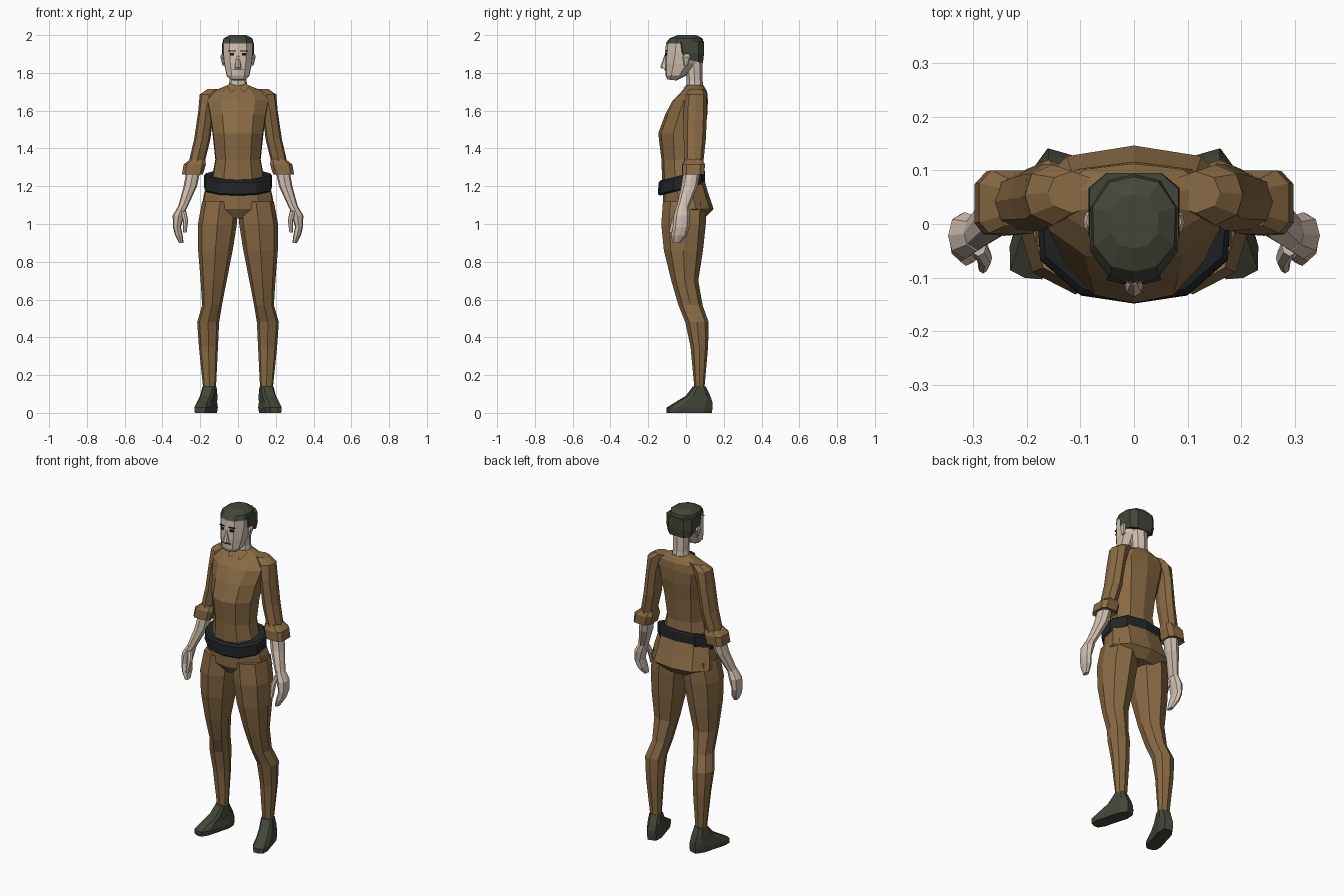
import bpy, bmesh, math
from mathutils import Matrix, Vector


def material(name, rgb):
    m = bpy.data.materials.new(name)
    m.diffuse_color = (*rgb, 1)
    return m


BROWN = material("brown cloth", (0.25, 0.145, 0.058))
SKIN = material("skin", (0.65, 0.53, 0.44))
GREEN = material("dark olive", (0.056, 0.062, 0.040))
BELT = material("belt black", (0.016, 0.018, 0.020))
INK = material("ink", (0.006, 0.006, 0.006))

# Half cross-sections from front centre to back centre
BODY = [(0, -1), (.55, -.88), (.97, -.35), (1, .3), (.65, .85), (0, 1)]
HEAD = [(0, -1), (.55, -.9), (.97, -.45), (1, .35), (.6, .88), (0, 1)]
LIMB = [(0, -1), (.78, -.65), (1, 0), (.75, .7), (0, 1)]
BOX = [(0, -1), (.7, -.95), (1, -.6), (1, .6), (.6, 1), (0, 1)]


def finish(name, bm, mat, mirror):
    bmesh.ops.recalc_face_normals(bm, faces=bm.faces)
    me = bpy.data.meshes.new(name)
    bm.to_mesh(me)
    bm.free()
    me.materials.append(mat)
    ob = bpy.data.objects.new(name, me)
    bpy.context.collection.objects.link(ob)
    if mirror:
        ob.modifiers.new("mirror", 'MIRROR').use_clip = False
    return ob


def loft(name, rings, half, mat, mirror=False, turn=0):
    """Rings are (z, x0, x1, y_front, y_back, optional z slope along y)."""
    outline = half + [(-x, y) for x, y in half[-2:0:-1]]
    bm = bmesh.new()
    loops = []
    for r in rings:
        z, x0, x1, yf, yb = r[:5]
        slope = r[5] if len(r) > 5 else 0
        c = Vector(((x0 + x1) / 2, (yf + yb) / 2, 0))
        loop = []
        for px, py in outline:
            d = Vector((px * (x1 - x0) / 2, py * (yb - yf) / 2, 0))
            p = c + Matrix.Rotation(turn, 3, 'Z') @ d
            loop.append(bm.verts.new((p.x, p.y, z + slope * p.y)))
        loops.append(loop)
    n = len(outline)
    for a, b in zip(loops, loops[1:]):
        for i in range(n):
            j = (i + 1) % n
            bm.faces.new((a[i], a[j], b[j], b[i]))
    bm.faces.new(loops[0])
    bm.faces.new(loops[-1])
    return finish(name, bm, mat, mirror)


def sym(*rings):
    """Rings (z, half width, y_front, y_back, ...) centred on x = 0."""
    return [(r[0], -r[1], r[1], *r[2:]) for r in rings]


def plate(name, centre, size, mat, turn=0, mirror=False):
    bm = bmesh.new()
    bmesh.ops.create_cube(bm, size=1, matrix=Matrix.Translation(centre)
                          @ Matrix.Rotation(turn, 4, 'Z')
                          @ Matrix.Diagonal((*size, 1)))
    return finish(name, bm, mat, mirror)


# Shirt
loft("shirt", sym((1.21, .145, -.125, .088, .2), (1.34, .12, -.13, .08),
                  (1.48, .135, -.147, .098), (1.58, .15, -.11, .113),
                  (1.655, .165, -.07, .116), (1.70, .14, -.025, .112),
                  (1.735, .055, .005, .092)), BODY, BROWN)
loft("sleeve", [(1.715, .07, .16, .02, .098), (1.685, .10, .203, -.002, .11),
                (1.60, .128, .21, -.012, .112), (1.45, .146, .232, -.012, .105),
                (1.31, .18, .265, -.01, .09)], LIMB, BROWN, True)
loft("cuff", [(1.345, .175, .25, -.005, .085), (1.315, .17, .288, -.02, .10),
              (1.262, .186, .297, -.022, .098), (1.27, .2, .28, -.01, .08)],
     BOX, BROWN, True)

# Collar flaps
bm = bmesh.new()
bm.faces.new([bm.verts.new(p) for p in
              ((.003, -.012, 1.722), (.035, -.04, 1.695), (.06, .0, 1.732), (.04, .01, 1.745))])
finish("collar", bm, BROWN, True)

# Belt and trousers
loft("belt", sym((1.185, .172, -.138, .096, .25), (1.195, .18, -.148, .1, .25),
                 (1.255, .18, -.146, .1, .25), (1.265, .17, -.135, .094, .25)),
     BODY, BELT)
loft("hips", sym((1.235, .16, -.12, .09, .25), (1.15, .182, -.122, .122),
                 (1.08, .193, -.12, .146), (1.03, .11, -.085, .098)), BODY, BROWN)
loft("trouser_leg", [(1.12, .0, .19, -.122, .11), (1.0, .006, .212, -.131, .105),
                     (.86, .028, .211, -.117, .09), (.70, .06, .198, -.078, .065),
                     (.57, .085, .19, -.04, .088), (.48, .10, .216, -.004, .12),
                     (.35, .106, .207, .024, .117), (.125, .117, .184, .045, .097)],
     LIMB, BROWN, True)

# Shoes, toes turned out
loft("shoe", [(0, .13, .21, -.105, .135), (.028, .125, .213, -.105, .138),
              (.055, .125, .203, -.06, .138), (.09, .118, .192, .0, .125),
              (.14, .117, .184, .04, .10)], BOX, GREEN, True, math.radians(16))

# Forearms and hands
loft("forearm", [(1.30, .195, .27, -.01, .08), (1.20, .217, .288, -.025, .062),
                 (1.08, .272, .32, -.052, .012)], LIMB, SKIN, True)
loft("hand", [(1.095, .27, .316, -.05, .014), (1.045, .283, .346, -.065, .022),
              (.985, .302, .344, -.07, .018), (.94, .293, .333, -.078, .005),
              (.90, .288, .312, -.072, -.03)], LIMB, SKIN, True)
loft("thumb", [(1.07, .275, .305, -.06, -.02), (1.02, .264, .292, -.08, -.045),
               (.955, .272, .29, -.092, -.068)], LIMB, SKIN, True)

# Neck and head
loft("neck", sym((1.70, .055, .0, .095), (1.76, .045, .004, .088),
                 (1.88, .048, -.01, .086)), LIMB, SKIN)
loft("head", sym((1.755, .036, -.098, -.05, -.1), (1.785, .06, -.108, .0),
                 (1.85, .074, -.113, .06), (1.91, .08, -.11, .086),
                 (1.955, .08, -.106, .088), (1.985, .06, -.07, .07)), HEAD, SKIN)
loft("ear", [(1.84, .07, .082, -.012, .01), (1.885, .07, .094, -.018, .025),
             (1.90, .07, .088, -.01, .02)], LIMB, SKIN, True)
loft("nose", sym((1.822, .016, -.128, -.09), (1.832, .017, -.136, -.09),
                 (1.895, .007, -.114, -.09)), LIMB, SKIN)

# Hair: crown, and back with the sides
loft("hair_crown", sym((1.955, .083, -.108, .095), (1.982, .077, -.088, .088),
                       (2.0, .045, -.045, .055)), HEAD, GREEN)
loft("hair_back", sym((1.875, .075, -.035, .09, -.25), (1.91, .085, -.045, .095, -.1),
                      (1.965, .083, -.055, .095)), BOX, GREEN)

# Painted face details
plate("eye", (.032, -.1045, 1.898), (.022, .008, .014), INK, .2, True)
plate("brow", (.032, -.1045, 1.916), (.036, .008, .005), INK, .2, True)
plate("mouth", (.014, -.1085, 1.817), (.028, .008, .004), INK, .2, True)
